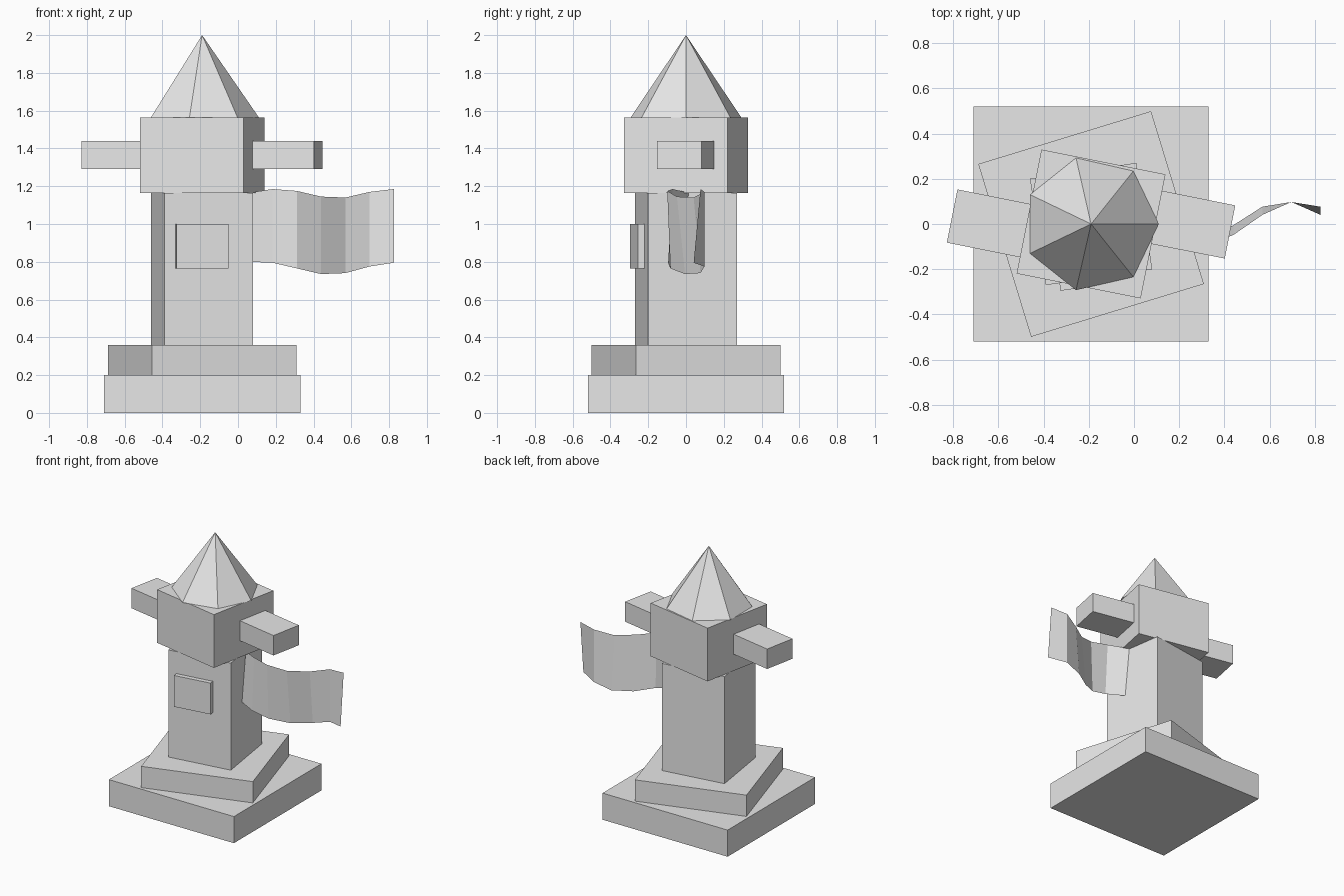
import bpy, bmesh
from math import radians, sin, cos
from mathutils import Matrix, Vector

cube = bpy.data.objects.get("Cube")
if cube:
    bpy.data.objects.remove(cube, do_unlink=True)

AXIS = Vector((-0.19, 0, 0))  # vertical axis of the tower

stone = bpy.data.materials.new("plain grey")
stone.use_nodes = True
grey = (0.8, 0.8, 0.8, 1)
stone.diffuse_color = grey
stone.node_tree.nodes["Principled BSDF"].inputs["Base Color"].default_value = grey


def finish(name, bm, angle=0, origin=AXIS):
    mesh = bpy.data.meshes.new(name)
    bm.to_mesh(mesh)
    bm.free()
    mesh.materials.append(stone)
    obj = bpy.data.objects.new(name, mesh)
    obj.location = origin
    obj.rotation_euler.z = radians(angle)
    bpy.context.collection.objects.link(obj)
    return obj


def box(name, size_x, size_y, z0, z1, angle=0, x=0, y=0):
    """Box offset by x, y in a frame turned about the tower axis."""
    bm = bmesh.new()
    place = Matrix.Translation((x, y, (z0 + z1) / 2)) @ Matrix.Diagonal((size_x, size_y, z1 - z0, 1))
    bmesh.ops.create_cube(bm, size=1, matrix=place)
    return finish(name, bm, angle)


# Stepped base, each tier twisted against the next
box("base_slab", 1.04, 1.04, 0, 0.2)
box("base_step", 0.8, 0.8, 0.2, 0.36, 17)

# Column with a plaque on its front
COLUMN_TURN = 8.5
box("column", 0.476, 0.476, 0.36, 1.165, COLUMN_TURN)
box("plaque", 0.278, 0.035, 0.765, 1.0, COLUMN_TURN, x=-0.038, y=-0.255)

# Head block with two staggered arms
HEAD_TURN = -11.3
box("head", 0.56, 0.56, 1.165, 1.565, HEAD_TURN)
for side, name in ((1, "left_arm"), (-1, "right_arm")):
    box(name, 0.33, 0.24, 1.29, 1.44, HEAD_TURN, x=side * 0.445, y=side * 0.086)

# Seven-sided pointed roof
bm = bmesh.new()
bmesh.ops.create_cone(bm, cap_ends=True, segments=7, radius1=0.3, radius2=0, depth=0.435,
                      matrix=Matrix.Translation((0, 0, 1.7825)))
finish("roof", bm, -90)

# Waving banner, its lower edge a little ahead of the upper edge
top_z = (1.165, 1.185, 1.175, 1.145, 1.14, 1.17, 1.185)
bottom_z = (0.8, 0.795, 0.765, 0.735, 0.74, 0.775, 0.795)
bm = bmesh.new()
columns = []
for i, (top, bottom) in enumerate(zip(top_z, bottom_z)):
    x = 0.055 + i * 0.77 / 6
    phase = 53 * (i - 5) + 90
    columns.append([bm.verts.new((x, 0.1 * sin(radians(phase + lead)), z))
                    for lead, z in ((-13, top), (13, bottom))])
for (t0, b0), (t1, b1) in zip(columns, columns[1:]):
    bm.faces.new((t0, b0, b1, t1))
finish("banner", bm, origin=Vector((0, 0, 0)))
